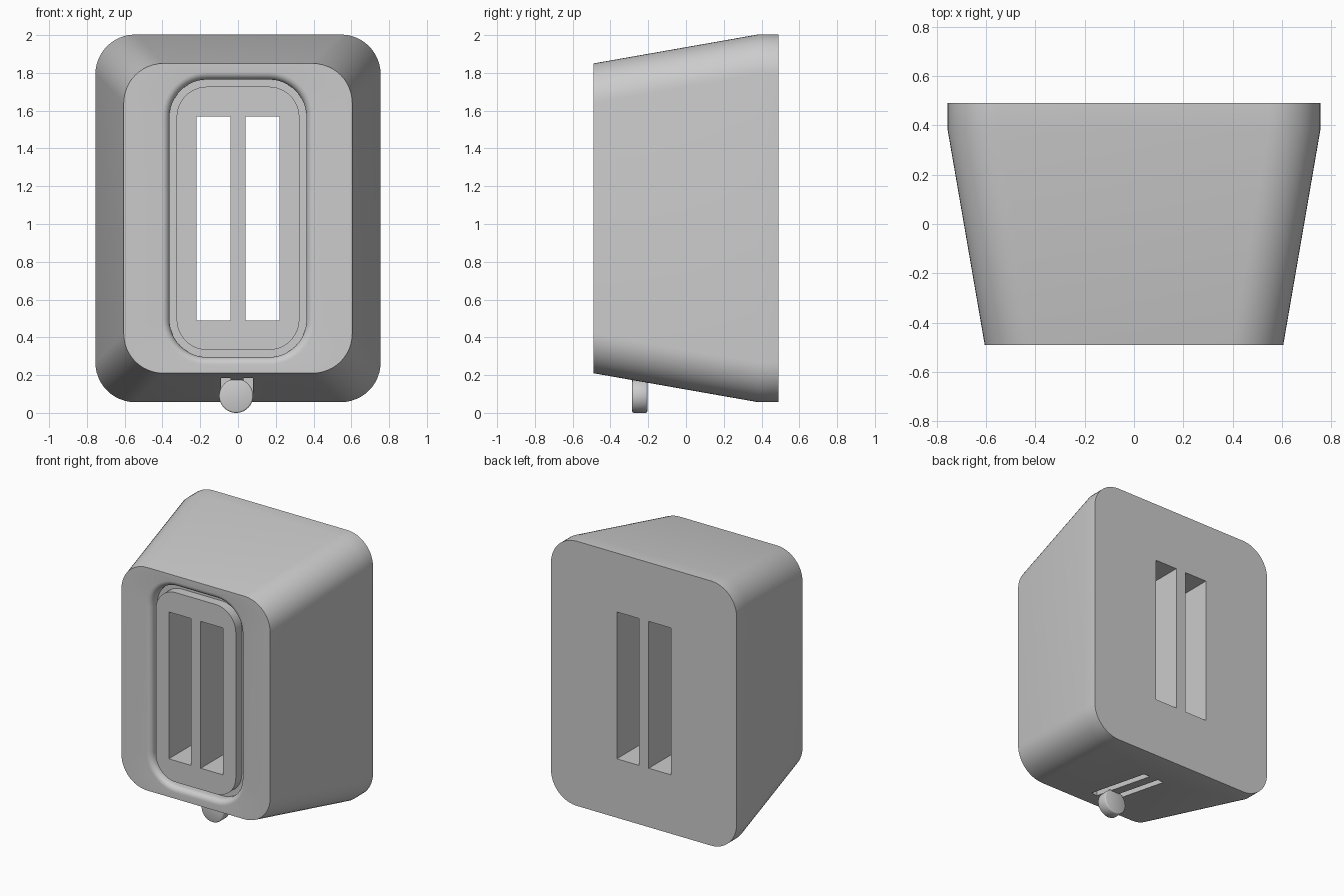
import bpy, bmesh
from math import sin, cos, pi, radians

if "Cube" in bpy.data.objects:
    bpy.data.objects.remove(bpy.data.objects["Cube"])

ZC = 1.03      # centre height of the housing
SEG = 12       # segments per rounded corner


def ring(bm, hx, hz, r, y):
    """Rounded rectangle loop in the xz plane."""
    verts = []
    for q, (sx, sz) in enumerate([(1, 1), (-1, 1), (-1, -1), (1, -1)]):
        for i in range(SEG + 1):
            a = (q + i / SEG) * pi / 2
            verts.append(bm.verts.new((sx * (hx - r) + r * cos(a), y,
                                       ZC + sz * (hz - r) + r * sin(a))))
    return verts


def loft(name, rings):
    bm = bmesh.new()
    loops = [ring(bm, *r) for r in rings]
    for a, b in zip(loops, loops[1:]):
        n = len(a)
        for i in range(n):
            j = (i + 1) % n
            bm.faces.new((a[i], a[j], b[j], b[i]))
    bm.faces.new(loops[0])
    bm.faces.new(loops[-1])
    bmesh.ops.recalc_face_normals(bm, faces=bm.faces)
    me = bpy.data.meshes.new(name)
    bm.to_mesh(me)
    bm.free()
    ob = bpy.data.objects.new(name, me)
    bpy.context.collection.objects.link(ob)
    return ob


def activate(ob):
    bpy.ops.object.select_all(action='DESELECT')
    ob.select_set(True)
    bpy.context.view_layer.objects.active = ob


def cut_box(target, x, y, z):
    """Cut an axis-aligned box out of the target."""
    lo, hi = zip(x, y, z)
    bpy.ops.mesh.primitive_cube_add(size=1, location=[(a + b) / 2 for a, b in zip(lo, hi)])
    box = bpy.context.object
    box.name = "slot_cutter"
    box.scale = [b - a for a, b in zip(lo, hi)]
    box.hide_render = True
    activate(target)
    mod = target.modifiers.new("slot", 'BOOLEAN')
    mod.operation, mod.solver, mod.object = 'DIFFERENCE', 'EXACT', box
    bpy.ops.object.modifier_apply(modifier=mod.name)
    bpy.data.objects.remove(box)


# Housing: straight back band, tapered sides, soft-edged groove around a flush panel
profile = [(0.755, 0.973, 0.21, 0.49), (0.755, 0.973, 0.21, 0.38), (0.605, 0.82, 0.21, -0.49)]
for i in range(7):
    a = i / 6 * pi / 2
    d = 0.04 * (1 - sin(a))
    profile.append((0.363 + d, 0.735 + d, 0.2 + d, -0.45 - 0.04 * cos(a)))
profile += [(0.363, 0.735, 0.2, -0.42), (0.325, 0.697, 0.162, -0.42), (0.325, 0.697, 0.162, -0.49)]
housing = loft("housing", profile)

# Two bread slots running right through
for s in (-1, 1):
    cut_box(housing, sorted((s * 0.04, s * 0.22)), (-0.7, 0.7), (0.49, 1.57))

# Twin lever tracks in the sloping underside
for x in ((-0.09, -0.04), (0.03, 0.08)):
    cut_box(housing, x, (-0.35, 0.2), (-0.1, 0.26))

activate(housing)
bpy.ops.object.shade_smooth_by_angle(angle=radians(30))

# Round lever knob
bpy.ops.mesh.primitive_cylinder_add(vertices=48, radius=0.09, depth=0.08,
                                    location=(-0.01, -0.245, 0.09), rotation=(pi / 2, 0, 0))
knob = bpy.context.object
knob.name = "lever_knob"
bev = knob.modifiers.new("soft_edge", 'BEVEL')
bev.width, bev.segments = 0.008, 2
bpy.ops.object.modifier_apply(modifier=bev.name)
bpy.ops.object.shade_smooth_by_angle(angle=radians(50))
